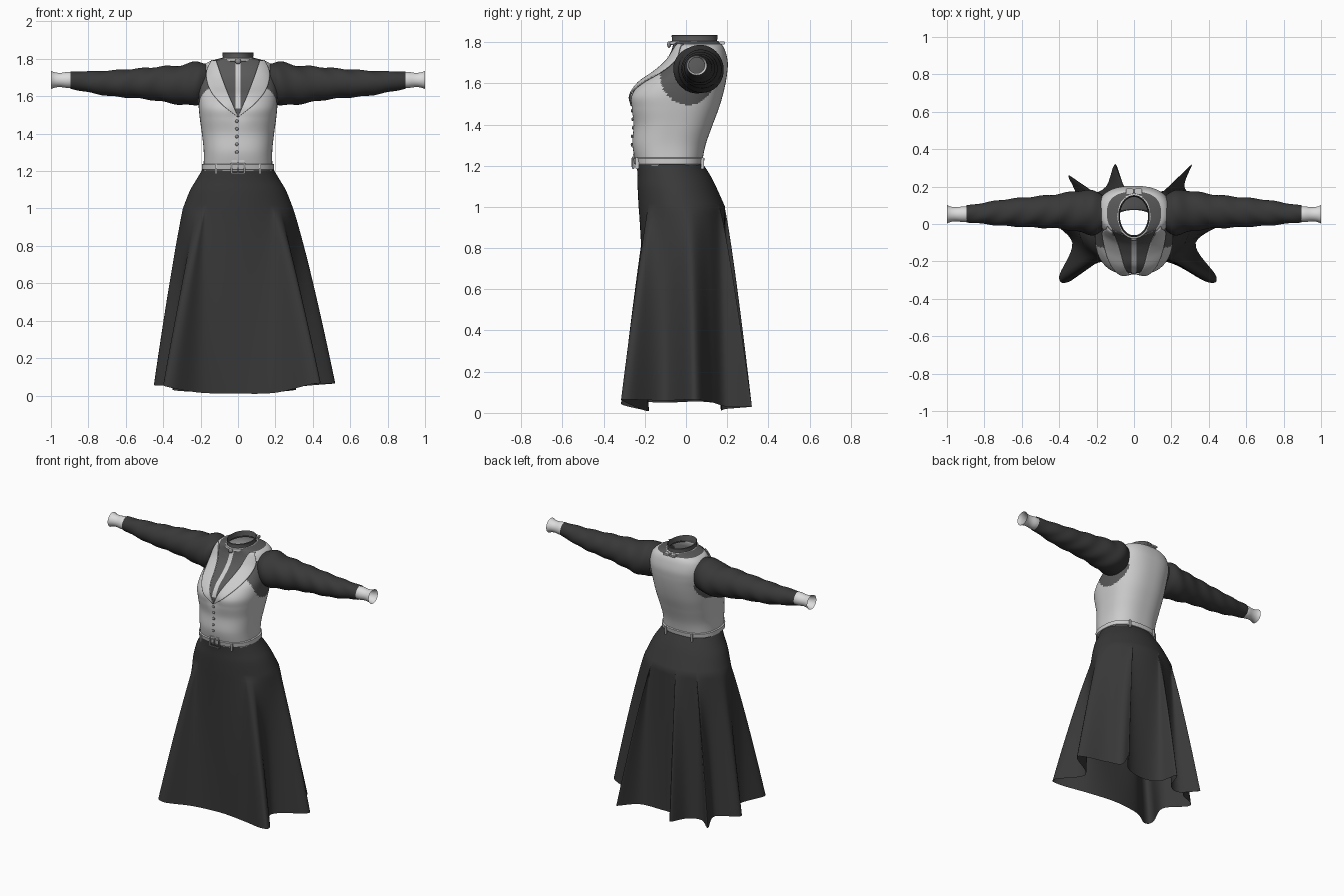
import bpy, bmesh, math
from mathutils import Vector

cube = bpy.data.objects.get("Cube")
if cube:
    bpy.data.objects.remove(cube, do_unlink=True)


def material(name, v):
    m = bpy.data.materials.new(name)
    m.use_nodes = True
    m.diffuse_color = (v, v, v, 1)
    m.node_tree.nodes["Principled BSDF"].inputs["Base Color"].default_value = (v, v, v, 1)
    return m


DARK = material("charcoal cloth", 0.04)
SHIRT = material("grey shirt", 0.1)
VEST = material("light grey vest", 0.6)
CUFF = material("pale cuff", 0.72)
METAL = material("grey metal", 0.28)


def sample(table, t):
    """Smooth interpolation of table rows keyed by their first column."""
    n = len(table) - 1
    i = 0
    while i < n - 1 and t > table[i + 1][0]:
        i += 1
    a, b = table[i], table[i + 1]
    p, q = table[max(i - 1, 0)], table[min(i + 2, n)]
    h = b[0] - a[0]
    u = min(max((t - a[0]) / h, 0), 1)
    out = []
    for k in range(1, len(a)):
        ma = (b[k] - p[k]) / (b[0] - p[0]) * h
        mb = (q[k] - a[k]) / (q[0] - a[0]) * h
        out.append((2*u**3 - 3*u*u + 1) * a[k] + (u**3 - 2*u*u + u) * ma
                   + (3*u*u - 2*u**3) * b[k] + (u**3 - u*u) * mb)
    return out


def finish(name, bm, mats, angle=50):
    bmesh.ops.recalc_face_normals(bm, faces=bm.faces)
    me = bpy.data.meshes.new(name)
    bm.to_mesh(me)
    bm.free()
    for m in mats:
        me.materials.append(m)
    ob = bpy.data.objects.new(name, me)
    bpy.context.collection.objects.link(ob)
    bpy.ops.object.select_all(action="DESELECT")
    ob.select_set(True)
    bpy.context.view_layer.objects.active = ob
    bpy.ops.object.shade_smooth_by_angle(angle=math.radians(angle))
    return ob


def grid(name, rows, mats, closed=True, rule=None):
    """Skin rows of points into a sheet or tube."""
    bm = bmesh.new()
    vs = [[bm.verts.new(p) for p in row] for row in rows]
    n = len(rows[0])
    for a, b in zip(vs, vs[1:]):
        for i in range(n if closed else n - 1):
            j = (i + 1) % n
            f = bm.faces.new((a[i], a[j], b[j], b[i]))
            if rule:
                f.material_index = rule(f.calc_center_median())
    return finish(name, bm, mats)


def spread(a, b, n):
    return [a + (b - a) * i / n for i in range(n + 1)]


def turn(n):
    return [2 * math.pi * i / n for i in range(n)]


# Skirt: smooth hips flowing into a pointed, folded hem
HIPS = [(1.0, .295, -.23, .19), (1.1, .255, -.235, .145),
        (1.15, .225, -.235, .12), (1.22, .183, -.24, .075)]
HEM = [(0, -.18, .01), (.2, -.21, .015), (.39, -.31, .06), (.44, -.28, .065),
       (.33, -.1, .06), (.52, .04, .065), (.35, .13, .05), (.27, .2, .03),
       (.31, .32, .03), (.22, .2, .02), (.08, .17, .01), (-.05, .2, .02),
       (-.1, .32, .03), (-.15, .2, .02), (-.24, .17, .02), (-.35, .26, .03),
       (-.31, .13, .05), (-.45, .04, .055), (-.33, -.1, .05), (-.4, -.28, .055),
       (-.35, -.31, .04), (-.2, -.21, .015)]
count = len(HEM)
ring = [(i, *HEM[i % count]) for i in range(-1, count + 2)]
hem = [sample(ring, t) for t in spread(0, count, count * 8)[:-1]]


def hip_point(x, y, z):
    a = math.atan2((y + .02) / .28, x / .45)
    rx, yf, yb = sample(HIPS, z)
    return Vector((rx * math.cos(a), (yf + yb) / 2 + (yb - yf) / 2 * math.sin(a), z))


skirt = [[hip_point(x, y, z) for x, y, _ in hem] for z in spread(1.22, 1.0, 12)]
for t in spread(0, 1, 36)[1:]:
    w = t ** .85
    row = []
    for x, y, z in hem:
        p = hip_point(x, y, 1.0).lerp(Vector((x, y, z)), w)
        p.z = 1.0 + (z - 1.0) * t
        row.append(p)
    skirt.append(row)
grid("skirt", skirt, [DARK])

# Bodice: key height, half width, front y, back y
TORSO = [(1.2, .185, -.24, .075), (1.3, .183, -.26, .095), (1.4, .193, -.255, .13),
         (1.48, .204, -.268, .16), (1.54, .21, -.27, .178), (1.6, .21, -.225, .192),
         (1.65, .207, -.155, .2), (1.7, .2, -.1, .203), (1.75, .188, -.07, .193),
         (1.78, .165, -.06, .18), (1.795, .125, -.06, .165), (1.805, .085, -.06, .15)]
POWER = 2.5


def cleft(x, z):
    return .016 * math.exp(-(x / .045) ** 2 - ((z - 1.53) / .07) ** 2)


def front(x, z, off=0.0):
    rx, yf, yb = sample(TORSO, z)
    x = max(-.95 * rx, min(.95 * rx, x))
    bulge = (1 - abs(x / rx) ** POWER) ** (1 / POWER)
    y = (yf + yb) / 2 - (yb - yf) / 2 * bulge + cleft(x, z)
    return Vector((x, y - off, z + off * .6))


def torso_ring(z, grow=0.0, seg=128):
    rx, yf, yb = sample(TORSO, z)
    pts = []
    for a in turn(seg):
        c, s = math.cos(a), math.sin(a)
        x = (rx + grow) * math.copysign(abs(c) ** (2 / POWER), c)
        y = (yf + yb) / 2 + ((yb - yf) / 2 + grow) * math.copysign(abs(s) ** (2 / POWER), s)
        pts.append((x, y + (cleft(x, z) if s < 0 else 0), z))
    return pts


def vest_rule(p):
    armhole = abs(p.x) > .13 and ((p.y - .01) / .135) ** 2 + ((p.z - 1.64) / .145) ** 2 < 1
    return 1 if (armhole and p.z < 1.74) or p.z > 1.788 else 0


levels = spread(1.2, 1.74, 72) + spread(1.74, 1.805, 16)[1:]
grid("vest", [torso_ring(z) for z in levels], [VEST, SHIRT], rule=vest_rule)

# Shirt opening, placket and lapels follow the chest
INNER = [(1.485, 0), (1.6, .05), (1.7, .088), (1.79, .118)]
OUTER = [(1.485, .004), (1.55, .085), (1.63, .15), (1.72, .168), (1.79, .14)]


def chest_panel(name, z0, z1, left, right, off, mat):
    rows = [[front(x, z, off) for x in spread(left(z), right(z), 12)]
            for z in spread(z0, z1, 36)]
    return grid(name, rows, [mat], closed=False)


def inner(z):
    return sample(INNER, z)[0]


def outer(z):
    return sample(OUTER, z)[0]


chest_panel("shirt_front", 1.485, 1.79, lambda z: -inner(z), inner, .004, SHIRT)
chest_panel("shirt_placket", 1.53, 1.79, lambda z: -.014, lambda z: .014, .007, VEST)
for side, s in (("left", 1), ("right", -1)):
    lapel = chest_panel(side + "_lapel", 1.485, 1.785, lambda z: s * inner(z),
                        lambda z: s * outer(z), .009, VEST)
    solid = lapel.modifiers.new("thickness", "SOLIDIFY")
    solid.thickness = .006
    solid.offset = 0

# Sleeves and flared cuffs: x, centre y, centre z, y radius, z radius
SLEEVE = [(.17, .06, 1.675, .1, .1), (.22, .06, 1.67, .118, .116),
          (.3, .068, 1.66, .11, .106), (.4, .068, 1.665, .093, .095),
          (.5, .065, 1.668, .085, .083), (.7, .06, 1.67, .07, .067),
          (.83, .056, 1.68, .053, .053), (.895, .054, 1.686, .045, .046)]
CUFFS = [(.885, .052, 1.687, .041, .042), (.91, .052, 1.687, .042, .043),
         (.95, .052, 1.687, .038, .038), (.98, .052, 1.687, .041, .041),
         (1.0, .052, 1.687, .05, .048)]


def tube(name, table, steps, s, mat, wrinkle):
    rows = []
    for x in spread(table[0][0], table[-1][0], steps):
        y, z, ry, rz = sample(table, x)
        row = []
        for a in turn(40):
            k = 1 + wrinkle * math.sin(48 * x + 2 * math.sin(a) + 3 * math.cos(a))
            row.append((s * x, y + k * ry * math.cos(a), z + k * rz * math.sin(a)))
        rows.append(row)
    return grid(name, rows, [mat])


for side, s in (("left", 1), ("right", -1)):
    tube(side + "_sleeve", SLEEVE, 70, s, DARK, .03)
    tube(side + "_cuff", CUFFS, 14, s, CUFF, 0)


def band(name, profile, yc, rx, ry, mat):
    """Elliptical band from (height, growth) pairs."""
    return grid(name, [[((rx + g) * math.cos(a), yc + (ry + g) * math.sin(a), z)
                        for a in turn(64)] for z, g in profile], [mat])


def box(name, centre, size, mat, bevel=.003):
    bm = bmesh.new()
    bmesh.ops.create_cube(bm, size=1)
    for v in bm.verts:
        v.co = Vector(centre) + Vector([c * d for c, d in zip(v.co, size)])
    bmesh.ops.bevel(bm, geom=bm.edges[:], offset=bevel, segments=2, affect="EDGES")
    return finish(name, bm, [mat])


# Stand collar with neck ribbon, clasp and a small bow behind
band("collar", [(1.785, .008), (1.80, 0), (1.832, .004), (1.835, 0), (1.80, -.005)],
     .042, .08, .108, SHIRT)
band("neck_ribbon", [(1.786, .006), (1.789, .012), (1.803, .01), (1.806, .002)],
     .042, .082, .11, VEST)
for side, s in (("left", 1), ("right", -1)):
    box(side + "_bow_loop", (s * .024, .175, 1.796), (.04, .028, .014), VEST)


def button(name, centre, r):
    bm = bmesh.new()
    bmesh.ops.create_uvsphere(bm, u_segments=16, v_segments=8, radius=r)
    for v in bm.verts:
        v.co = Vector((v.co.x, v.co.y * .6, v.co.z)) + Vector(centre)
    return finish(name, bm, [METAL])


button("neck_clasp", (0, -.082, 1.788), .016)
for i, z in enumerate(spread(1.3, 1.465, 4)):
    button("vest_button_%d" % (i + 1), front(-.006, z, .003), .009)

# Belt, buckle frame and hanging loops
grid("belt", [torso_ring(z, g) for z, g in
              ((1.205, .001), (1.208, .009), (1.236, .009), (1.239, .001))], [VEST])
for s in (-1, 1):
    box("buckle_side", (s * .034, -.256, 1.215), (.01, .014, .058), METAL)
    box("buckle_bar", (0, -.256, 1.215 + s * .026), (.078, .014, .009), METAL)
    box("vest_point", (s * .02, -.254, 1.248), (.03, .008, .022), VEST)
box("buckle_pin", (0, -.258, 1.215), (.008, .012, .05), METAL)
for x, y in ((.118, -.237), (-.118, -.237), (.1, .08), (-.1, .08)):
    box("belt_loop", (x, y, 1.212), (.012, .016, .056), VEST)
